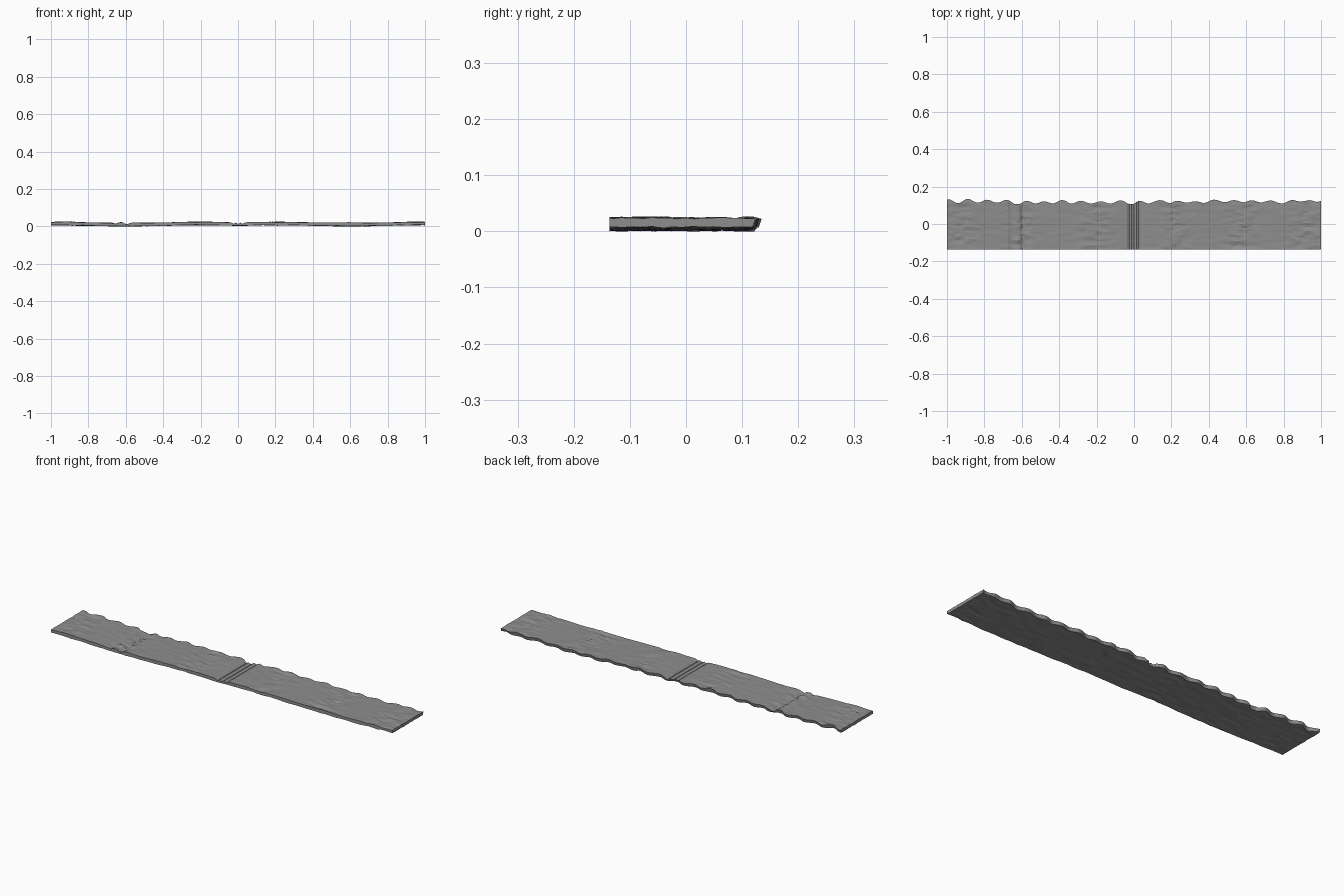
import bpy, bmesh, math
from mathutils import Vector, noise

if "Cube" in bpy.data.objects:
    bpy.data.objects.remove(bpy.data.objects["Cube"])

NX, NY = 160, 24
FRONT = -0.136

def n(x, y, s):
    return noise.noise(Vector((x, y, s)))

def bump(x, c, w):
    return max(0.0, 1 - abs(x - c) / w)

# ragged back edge, with notches at the two grooves
def back_edge(x):
    y = 0.12 + 0.007 * math.sin(x * 62) + 0.012 * n(x * 14, 0, 3.3)
    y -= 0.012 * bump(x, -0.61, 0.06) + 0.012 * bump(x, 0.0, 0.05)
    y += 0.012 * bump(x, 0.16, 0.04) + 0.010 * bump(x, -1, 0.05) + 0.010 * bump(x, 1, 0.07)
    return min(0.136, max(0.106, y))

# long wave shared by both surfaces
def wave(x):
    return 0.5 + 0.5 * math.cos(2 * math.pi * (abs(x) - 0.2) / 0.8)

# areas of broken stepped bark
def rough(x):
    return max(bump(x, c, 0.14) for c in (-0.92, -0.6, -0.2, 0.22, 0.57, 0.92))

def top_z(x, y):
    z = 0.0185 + 0.005 * wave(x) + 0.0012 * n(x * 12, y * 45, 1)
    z += 0.0025 * rough(x) * round(2.2 * n(x * 16, y * 40, 7))
    for c in (-0.655, -0.60, -0.585, -0.025, 0.0, 0.025):      # cross grooves
        z -= 0.008 * bump(x, c, 0.014)
    return min(0.0265, max(0.009, z))

def bottom_z(x, y):
    z = 0.0015 + 0.006 * wave(x) + 0.003 * n(x * 12, y * 35, 11)
    z += 0.002 * rough(x) * round(2.2 * n(x * 16, y * 40, 17))
    return min(0.012, max(0.0, z))

bm = bmesh.new()
top, bot = [], []
for i in range(NX + 1):
    x = -1 + 2 * i / NX
    yb = back_edge(x)
    rt, rb = [], []
    for j in range(NY + 1):
        y = FRONT + (yb - FRONT) * j / NY
        zt, zb = top_z(x, y), bottom_z(x, y)
        zb = min(zb, zt - 0.004)
        rt.append(bm.verts.new((x, y, zt)))
        yu = y - 0.005 * (j == NY)
        rb.append(bm.verts.new((x, yu, max(0, zb))))
    top.append(rt)
    bot.append(rb)

# top and underside
for i in range(NX):
    for j in range(NY):
        for g in (top, bot):
            bm.faces.new((g[i][j], g[i + 1][j], g[i + 1][j + 1], g[i][j + 1]))
    # front and back rims
    for j in (0, NY):
        bm.faces.new((top[i][j], top[i + 1][j], bot[i + 1][j], bot[i][j]))
# end rims
for j in range(NY):
    for i in (0, NX):
        bm.faces.new((top[i][j], top[i][j + 1], bot[i][j + 1], bot[i][j]))
bmesh.ops.recalc_face_normals(bm, faces=bm.faces)

me = bpy.data.meshes.new("rough_slab")
bm.to_mesh(me)
bm.free()
slab = bpy.data.objects.new("rough_slab", me)
bpy.context.collection.objects.link(slab)

mat = bpy.data.materials.new("mid grey")
mat.diffuse_color = (0.27, 0.27, 0.27, 1)
mat.use_nodes = True
mat.node_tree.nodes["Principled BSDF"].inputs["Base Color"].default_value = mat.diffuse_color
me.materials.append(mat)
